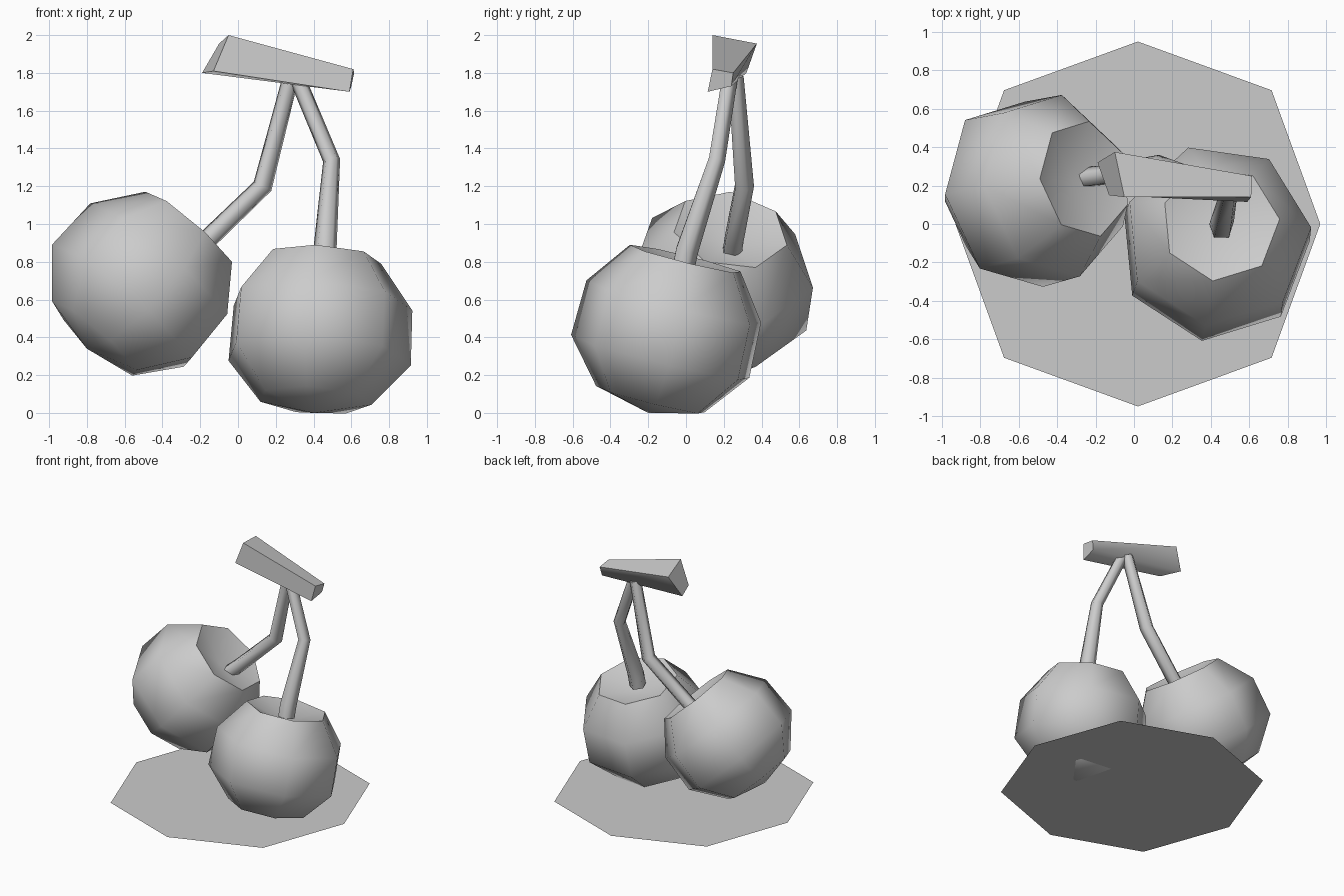
import bpy, bmesh, math
from mathutils import Vector

if "Cube" in bpy.data.objects:
    bpy.data.objects.remove(bpy.data.objects["Cube"])

grey = bpy.data.materials.new("plain grey")
grey.diffuse_color = (0.6, 0.6, 0.6, 1)
grey.use_nodes = True
grey.node_tree.nodes["Principled BSDF"].inputs["Base Color"].default_value = grey.diffuse_color


def make(name, verts, faces, angle=60):
    mesh = bpy.data.meshes.new(name)
    mesh.from_pydata(verts, [], faces)
    bm = bmesh.new()
    bm.from_mesh(mesh)
    if len(faces) > 1:
        bmesh.ops.recalc_face_normals(bm, faces=bm.faces)
    bm.to_mesh(mesh)
    bm.free()
    mesh.materials.append(grey)
    obj = bpy.data.objects.new(name, mesh)
    bpy.context.collection.objects.link(obj)
    if angle:
        bpy.ops.object.select_all(action='DESELECT')
        obj.select_set(True)
        bpy.context.view_layer.objects.active = obj
        bpy.ops.object.shade_smooth_by_angle(angle=math.radians(angle))
    return obj


def bridge(i, j, n):
    """Quads between two rings of n vertices starting at i and j."""
    return [(i + k, i + (k + 1) % n, j + (k + 1) % n, j + k) for k in range(n)]


# Cherries: seven-sided lathe with a dent where the stem enters
RINGS = [(0.305, 0.07), (0.50, 0.30), (0.49, 0.60), (0.31, 0.84)]
DENT = 0.74


def cherry(name, pole, axis, ref, n=7):
    pole, axis = Vector(pole), Vector(axis).normalized()
    e1 = Vector(ref)
    e1 = (e1 - axis * e1.dot(axis)).normalized()
    e2 = axis.cross(e1)
    verts = [pole, pole + axis * DENT]
    for r, h in RINGS:
        for k in range(n):
            a = math.tau * k / n
            verts.append(pole + axis * h + r * (math.cos(a) * e1 + math.sin(a) * e2))
    last = 2 + n * (len(RINGS) - 1)
    faces = [(0, 2 + (k + 1) % n, 2 + k) for k in range(n)]
    faces += [(1, last + k, last + (k + 1) % n) for k in range(n)]
    for s in range(len(RINGS) - 1):
        faces += bridge(2 + n * s, 2 + n * (s + 1), n)
    make(name, verts, faces)


cherry("right_cherry", (0.40, -0.20, 0.0), (0.06, 0.24, 0.97), (-0.14, -0.99, 0))
cherry("left_cherry", (-0.80, 0.11, 0.34), (0.65, 0.15, 0.75), (-0.755, 0, 0.656))


# Stems: bent five-sided tubes
def stem(name, path, radii, n=5):
    pts = [Vector(p) for p in path]
    verts, faces = [], []
    for i, p in enumerate(pts):
        d = (pts[min(i + 1, len(pts) - 1)] - pts[max(i - 1, 0)]).normalized()
        e1 = (Vector((0, 1, 0)) - d * d.y).normalized()
        e2 = d.cross(e1)
        for k in range(n):
            a = math.tau * k / n
            verts.append(p + radii[i] * (math.cos(a) * e1 + math.sin(a) * e2))
    for s in range(len(pts) - 1):
        faces += bridge(n * s, n * (s + 1), n)
    faces += [tuple(range(n)), tuple(range(len(verts) - n, len(verts)))]
    make(name, verts, faces, 75)


stem("right_stem", [(0.31, 0.23, 1.78), (0.495, 0.16, 1.34), (0.46, 0.0, 0.86), (0.455, -0.02, 0.76)],
     [0.045, 0.048, 0.065, 0.065])
stem("left_stem", [(0.28, 0.26, 1.78), (0.13, 0.305, 1.20), (-0.17, 0.25, 0.91), (-0.25, 0.24, 0.84)],
     [0.045, 0.055, 0.055, 0.055])

# Twig: tapered four-sided bar
left_end = [(-0.05, 0.14, 2.0), (-0.10, 0.375, 1.955), (-0.19, 0.32, 1.80), (-0.13, 0.15, 1.81)]
right_end = [(0.61, 0.14, 1.82), (0.615, 0.25, 1.80), (0.60, 0.24, 1.73), (0.59, 0.115, 1.70)]
make("twig", left_end + right_end,
     bridge(0, 4, 4) + [(3, 2, 1, 0), (4, 5, 6, 7)], 75)

# Ground disc: flat octagon
octagon = []
for k in range(8):
    r = 0.95 if k % 2 == 0 else 0.985
    a = math.tau * k / 8
    octagon.append((0.02 + r * math.cos(a), r * math.sin(a), 0.004))
make("base_disc", octagon, [tuple(range(8))], 0)
